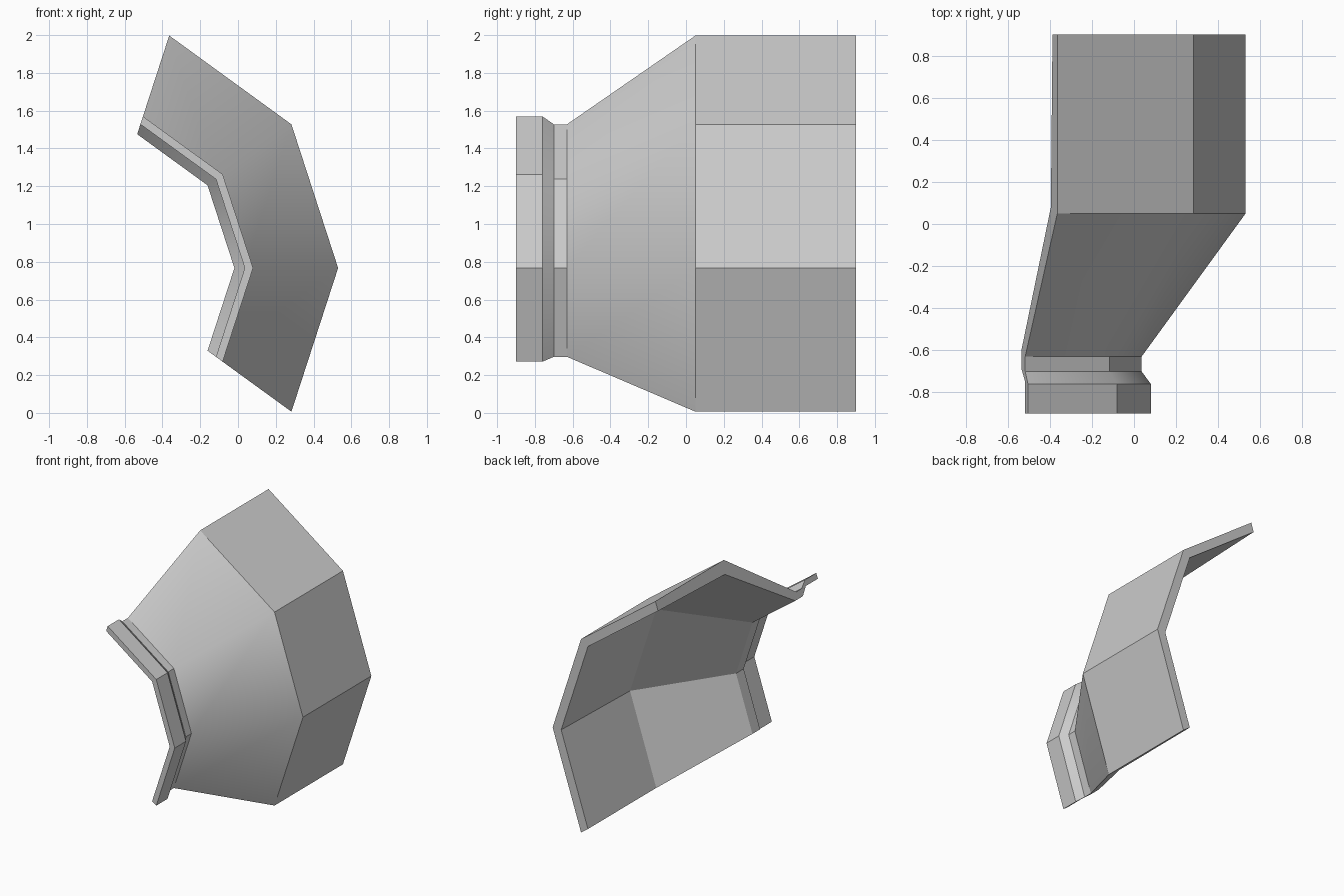
import bpy
import bmesh
from math import cos, sin, radians

cube = bpy.data.objects.get("Cube")
if cube:
    bpy.data.objects.remove(cube, do_unlink=True)

# Grey shell material
grey = bpy.data.materials.new("plain_grey")
grey.use_nodes = True
colour = (0.6, 0.6, 0.6, 1)
grey.diffuse_color = colour
grey.node_tree.nodes["Principled BSDF"].inputs["Base Color"].default_value = colour

# Wall section as (y, radius): lip, groove, shoulder, body
outer = [(-0.9, 0.844), (-0.76, 0.844), (-0.70, 0.80), (-0.63, 0.80),
         (0.05, 1.294), (0.9, 1.294)]
inner = [(0.9, 1.22), (0.08, 1.195), (-0.595, 0.745), (-0.69, 0.745),
         (-0.75, 0.80), (-0.9, 0.80)]
section = outer + inner

# The axis runs along y; the shard spans three sides of a ten-sided vessel
AXIS_X, AXIS_Z = -0.764, 0.767
SIDE = 36
angles = [radians(SIDE * i) for i in range(-1, 3)]


def sweep_section(name, section, angles):
    bm = bmesh.new()
    rings = [[bm.verts.new((AXIS_X + r * cos(a), y, AXIS_Z + r * sin(a)))
              for y, r in section] for a in angles]
    count = len(section)
    for ring, following in zip(rings, rings[1:]):
        for i in range(count):
            j = (i + 1) % count
            bm.faces.new((ring[i], ring[j], following[j], following[i]))
    # Broken ends: one quad per wall step
    for ring in (rings[0], rings[-1]):
        for i in range(count // 2 - 1):
            bm.faces.new((ring[i], ring[i + 1], ring[-2 - i], ring[-1 - i]))
    bmesh.ops.recalc_face_normals(bm, faces=bm.faces)
    bmesh.ops.dissolve_limit(bm, angle_limit=radians(0.5),
                             verts=bm.verts, edges=bm.edges)
    mesh = bpy.data.meshes.new(name)
    bm.to_mesh(mesh)
    bm.free()
    obj = bpy.data.objects.new(name, mesh)
    bpy.context.collection.objects.link(obj)
    return obj


shard = sweep_section("vessel_shard", section, angles)
shard.data.materials.append(grey)

# Sharp side ridges, soft shoulder
bpy.ops.object.select_all(action='DESELECT')
shard.select_set(True)
bpy.context.view_layer.objects.active = shard
bpy.ops.object.shade_smooth_by_angle(angle=radians(30))
